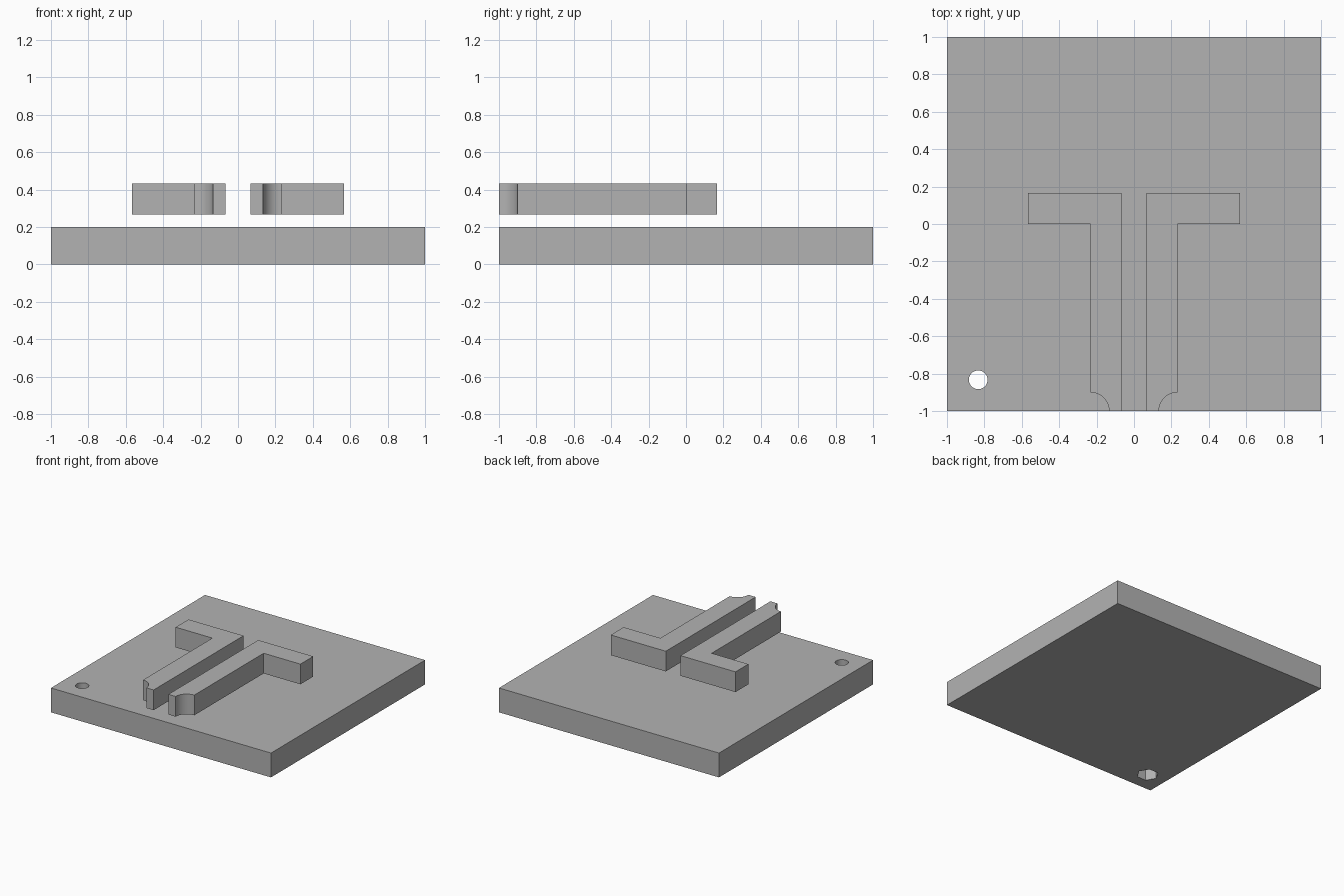
import bpy, bmesh
from math import cos, sin, pi, radians

cube = bpy.data.objects.get("Cube")
if cube:
    bpy.data.objects.remove(cube, do_unlink=True)

grey = bpy.data.materials.new("plain grey")
grey.use_nodes = True
colour = (0.45, 0.45, 0.45, 1)
grey.diffuse_color = colour
grey.node_tree.nodes["Principled BSDF"].inputs["Base Color"].default_value = colour


def prism(name, outline, z0, z1):
    """Extrude a flat outline from z0 up to z1."""
    bm = bmesh.new()
    face = bm.faces.new([bm.verts.new((x, y, z0)) for x, y in outline])
    top = bmesh.ops.extrude_face_region(bm, geom=[face])["geom"]
    bmesh.ops.translate(bm, vec=(0, 0, z1 - z0),
                        verts=[v for v in top if isinstance(v, bmesh.types.BMVert)])
    bmesh.ops.recalc_face_normals(bm, faces=bm.faces)
    mesh = bpy.data.meshes.new(name)
    bm.to_mesh(mesh)
    bm.free()
    mesh.materials.append(grey)
    obj = bpy.data.objects.new(name, mesh)
    bpy.context.collection.objects.link(obj)
    return obj


def circle(cx, cy, r, n):
    return [(cx + r * cos(2 * pi * i / n), cy + r * sin(2 * pi * i / n)) for i in range(n)]


def smooth(obj):
    bpy.ops.object.select_all(action="DESELECT")
    obj.select_set(True)
    bpy.context.view_layer.objects.active = obj
    bpy.ops.object.shade_smooth_by_angle(angle=radians(30))


# Square base plate with a round hole and a hexagonal nut pocket underneath
base = prism("base_plate", [(-1, -1), (1, -1), (1, 1), (-1, 1)], 0, 0.2)
hole_x = hole_y = -0.833
cutters = [
    prism("hole_cutter", circle(hole_x, hole_y, 0.05, 32), -0.1, 0.3),
    prism("nut_pocket_cutter", circle(hole_x, hole_y, 0.083, 6), -0.1, 0.1),
]
for cutter in cutters:
    cut = base.modifiers.new(cutter.name, "BOOLEAN")
    cut.operation = "DIFFERENCE"
    cut.solver = "EXACT"
    cut.object = cutter
    bpy.context.view_layer.objects.active = base
    bpy.ops.object.modifier_apply(modifier=cut.name)
for cutter in cutters:
    bpy.data.objects.remove(cutter, do_unlink=True)
smooth(base)

# Two mirrored L-shaped arms above the plate, each with a scooped outer front corner
inner, outer, tip, back = 0.067, 0.233, 0.567, 0.167
scoop = [(outer - 0.1 * cos(a), -1 + 0.1 * sin(a))
         for a in (pi / 2 * i / 12 for i in range(13))]
arm = [(inner, -1)] + scoop + [(outer, 0), (tip, 0), (tip, back), (inner, back)]
for name, side in (("left_arm", 1), ("right_arm", -1)):
    smooth(prism(name, [(side * x, y) for x, y in arm], 0.267, 0.433))
